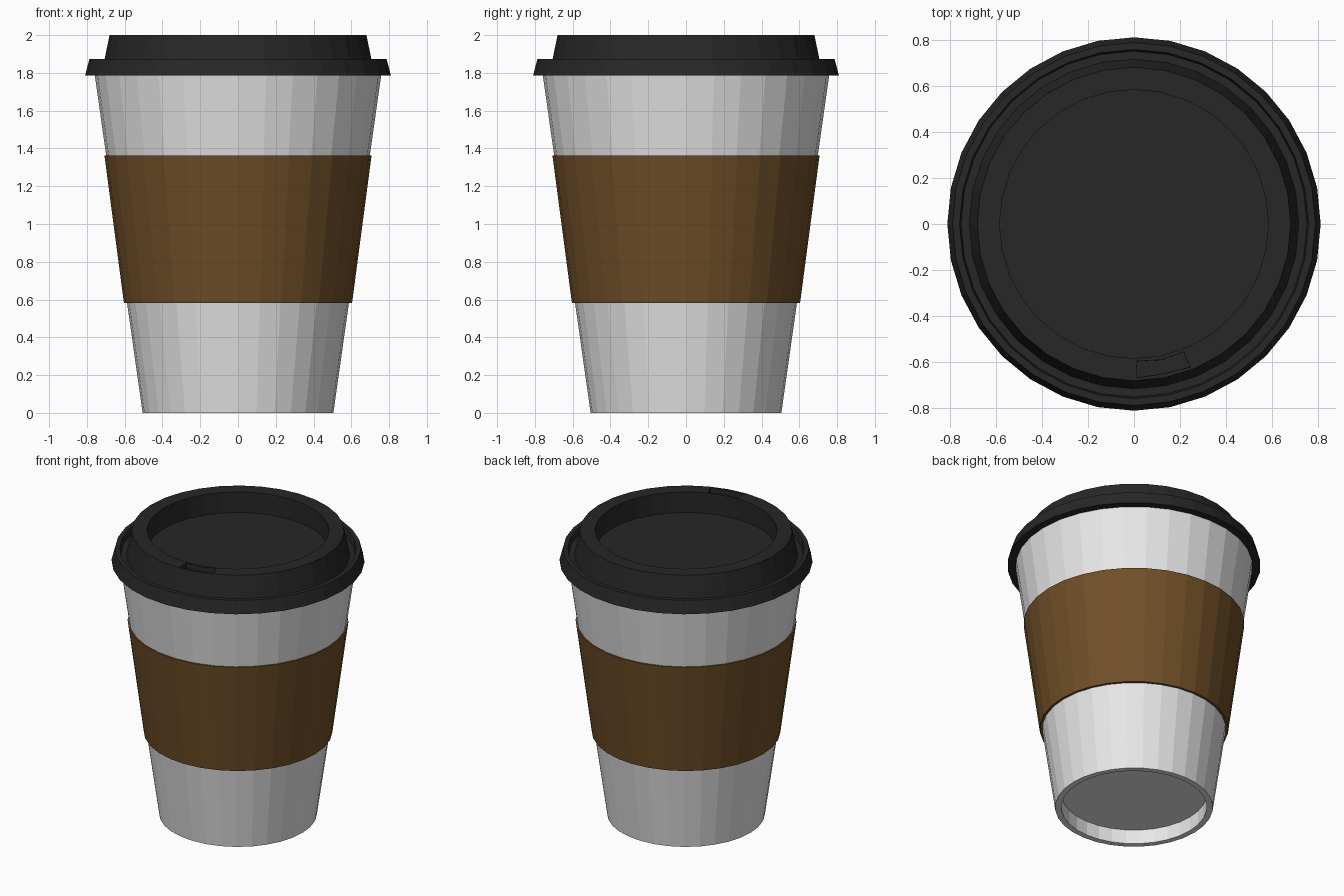
import bpy, bmesh, math

if "Cube" in bpy.data.objects:
    bpy.data.objects.remove(bpy.data.objects["Cube"])

SIDES = 32


def material(name, rgb):
    m = bpy.data.materials.new(name)
    m.diffuse_color = (*rgb, 1)
    m.use_nodes = True
    m.node_tree.nodes["Principled BSDF"].inputs["Base Color"].default_value = m.diffuse_color
    return m


def lathe(name, profile, mat, closed=False, edit=None):
    """Spin an (r, z) profile, listed bottom-outside to top-inside; r = 0 closes to a point."""
    bm = bmesh.new()
    rings = []
    for r, z in profile:
        if r == 0:
            rings.append([bm.verts.new((0, 0, z))] * SIDES)
        else:
            rings.append([bm.verts.new((r * math.cos(2 * math.pi * i / SIDES),
                                        r * math.sin(2 * math.pi * i / SIDES), z))
                          for i in range(SIDES)])
    pairs = list(zip(rings, rings[1:]))
    if closed:
        pairs.append((rings[-1], rings[0]))
    for a, b in pairs:
        for i in range(SIDES):
            j = (i + 1) % SIDES
            quad = list(dict.fromkeys((a[i], a[j], b[j], b[i])))
            bm.faces.new(quad)
    bmesh.ops.recalc_face_normals(bm, faces=bm.faces[:])
    # merge the triangle fans into flat discs
    bmesh.ops.dissolve_verts(bm, verts=[v for v in bm.verts if v.co.xy.length < 1e-6])
    bm.normal_update()
    if edit:
        edit(bm)
    mesh = bpy.data.meshes.new(name)
    bm.to_mesh(mesh)
    bm.free()
    mesh.materials.append(mat)
    obj = bpy.data.objects.new(name, mesh)
    bpy.context.collection.objects.link(obj)
    return obj


def sip_slot(bm):
    """Sink two rim faces just right of the front into a drinking slot."""
    faces = []
    for f in bm.faces:
        c = f.calc_center_median()
        ang = math.degrees(math.atan2(c.y, c.x))
        if c.z > 1.99 and f.normal.z > 0.9 and -90 < ang < -67.5:
            faces.append(f)
    bmesh.ops.inset_region(bm, faces=faces, thickness=0.018)
    bmesh.ops.inset_region(bm, faces=faces, thickness=0.001)
    for v in {v for f in faces for v in f.verts}:
        v.co.z -= 0.05


white = material("cup white", (0.8, 0.8, 0.8))
brown = material("sleeve brown", (0.162, 0.078, 0.021))
black = material("lid black", (0.02, 0.02, 0.02))

# cup with recessed base
lathe("cup", [(0, 0.10), (0.466, 0.10), (0.466, 0), (0.505, 0),
              (0.762, 1.815), (0, 1.815)], white)

# cardboard sleeve
lathe("sleeve", [(0.575, 0.582), (0.604, 0.582), (0.707, 1.362), (0.685, 1.362)],
      brown, closed=True)

# lid: skirt, groove, raised rim and sunken top
lathe("lid", [(0, 1.785), (0.81, 1.785), (0.787, 1.873), (0.757, 1.873), (0.75, 1.83),
              (0.715, 1.83), (0.68, 2.0), (0.583, 2.0), (0.583, 1.855), (0, 1.855)],
      black, edit=sip_slot)
